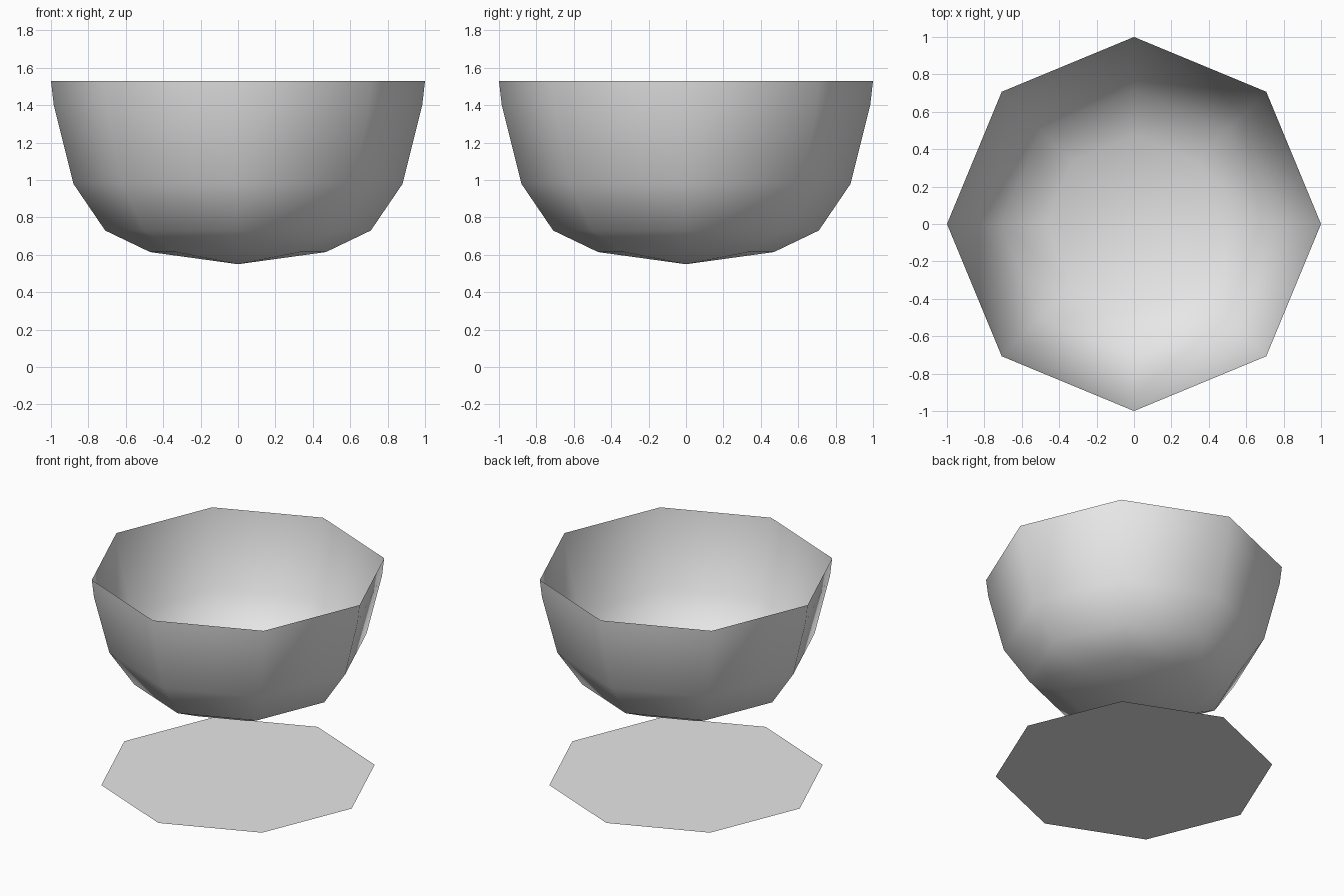
import bpy, bmesh
from math import cos, sin, pi

cube = bpy.data.objects.get("Cube")
if cube:
    bpy.data.objects.remove(cube, do_unlink=True)

SIDES = 8

# Single plain grey for both parts
grey = bpy.data.materials.new("plain_grey")
grey.use_nodes = True
grey.diffuse_color = (0.8, 0.8, 0.8, 1)
grey.node_tree.nodes["Principled BSDF"].inputs["Base Color"].default_value = (0.8, 0.8, 0.8, 1)


def add_ring(bm, radius, z):
    angles = [2 * pi * i / SIDES for i in range(SIDES)]
    return [bm.verts.new((radius * cos(a), radius * sin(a), z)) for a in angles]


def finish(bm, name, smooth):
    mesh = bpy.data.meshes.new(name)
    for face in bm.faces:
        face.smooth = smooth
    bm.to_mesh(mesh)
    bm.free()
    mesh.materials.append(grey)
    obj = bpy.data.objects.new(name, mesh)
    bpy.context.collection.objects.link(obj)
    return obj


# Open thin-walled bowl: rings from the rim down, closed by a low point
bm = bmesh.new()
profile = [(1.0, 1.53), (0.985, 1.40), (0.88, 0.98), (0.71, 0.73), (0.47, 0.615)]
rings = [add_ring(bm, r, z) for r, z in profile]
for upper, lower in zip(rings, rings[1:]):
    for i in range(SIDES):
        j = (i + 1) % SIDES
        bm.faces.new((upper[i], lower[i], lower[j], upper[j]))
tip = bm.verts.new((0, 0, 0.55))
for i in range(SIDES):
    bm.faces.new((rings[-1][i], tip, rings[-1][(i + 1) % SIDES]))
finish(bm, "bowl", True)

# Flat octagonal base plate on the ground
bm = bmesh.new()
bm.faces.new(add_ring(bm, 0.935, 0))
finish(bm, "base_disc", False)
